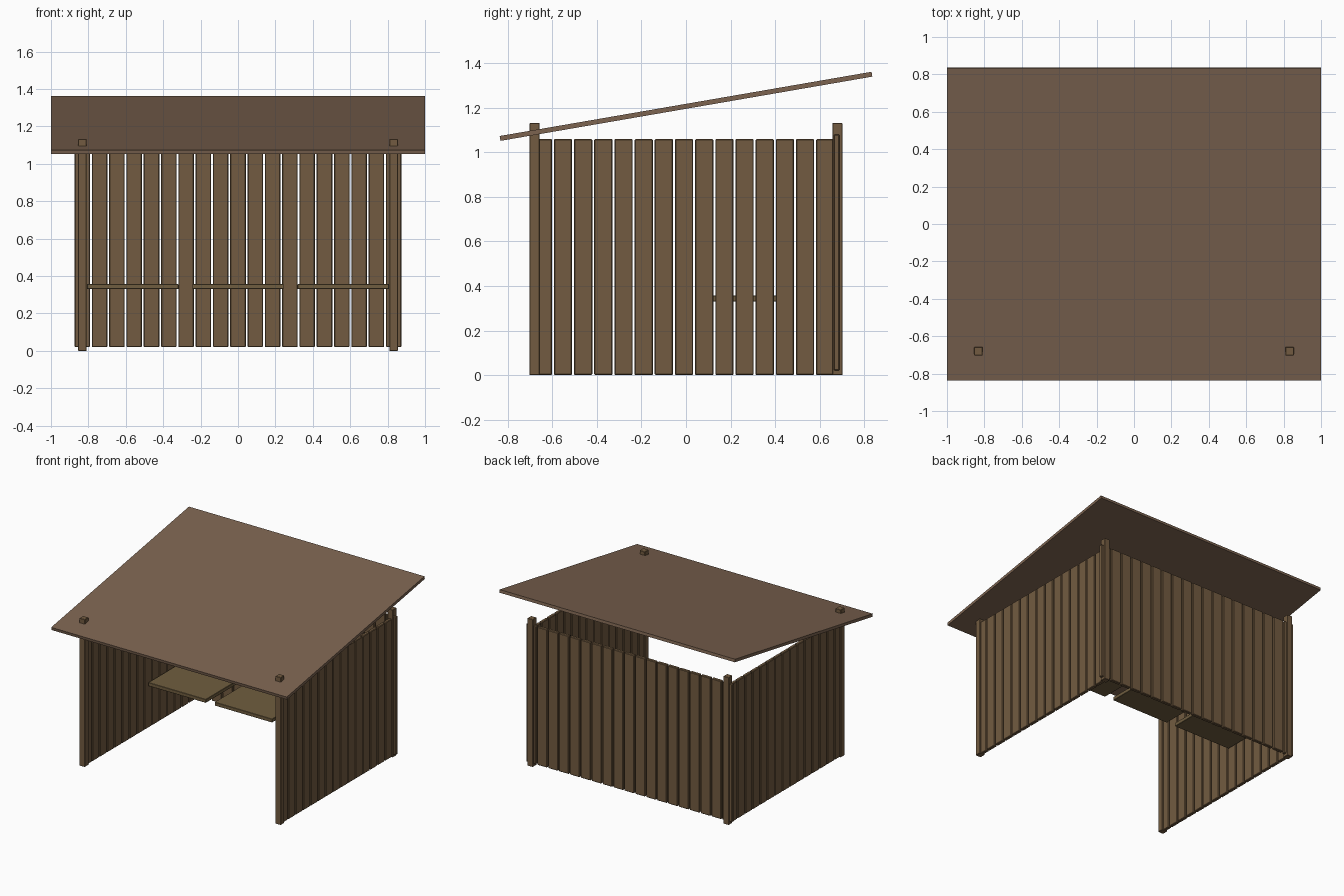
import bpy, math

if "Cube" in bpy.data.objects:
    bpy.data.objects.remove(bpy.data.objects["Cube"])


def material(name, color):
    m = bpy.data.materials.new(name)
    m.diffuse_color = (*color, 1)
    m.use_nodes = True
    m.node_tree.nodes["Principled BSDF"].inputs["Base Color"].default_value = m.diffuse_color
    return m


wood = material("wood", (0.17, 0.105, 0.052))
seat_wood = material("seat_wood", (0.16, 0.11, 0.05))
roof_wood = material("roof_wood", (0.20, 0.125, 0.08))


def box(name, loc, size, mat, bevel=0.0, tilt=0.0):
    bpy.ops.mesh.primitive_cube_add(size=1, location=loc)
    o = bpy.context.object
    o.name = name
    o.scale = size
    bpy.ops.object.transform_apply(location=False, rotation=False, scale=True)
    o.rotation_euler.x = tilt
    o.data.materials.append(mat)
    if bevel:
        b = o.modifiers.new("edge", 'BEVEL')
        b.width = bevel
        b.segments = 1
    return o


# corner posts; the front pair pokes through the roof
for sx in (-1, 1):
    for sy, end in ((-1, "front"), (1, "back")):
        box(f"{end}_post", (sx * 0.832, sy * 0.68, 0.566),
            (0.045, 0.045, 1.132), wood, 0.002)

# back wall planks
for i in range(-9, 10):
    box("back_plank", (i * 0.0925, 0.677, 0.55),
        (0.083, 0.026, 1.06), wood, 0.004)

# side wall planks
for sx in (-1, 1):
    for i in range(15):
        box("side_plank", (sx * 0.832, -0.643 + i * 0.0906, 0.53),
            (0.026, 0.082, 1.06), wood, 0.004)

# three seat boards inside
for i in (-1, 0, 1):
    box("seat_board", (i * 0.563, 0.25, 0.344),
        (0.488, 0.37, 0.027), seat_wood, 0.002)

# single-slope roof, low at the front
box("roof", (0, 0, 1.207), (2.0, 1.695, 0.022), roof_wood,
    tilt=math.radians(9.8))
